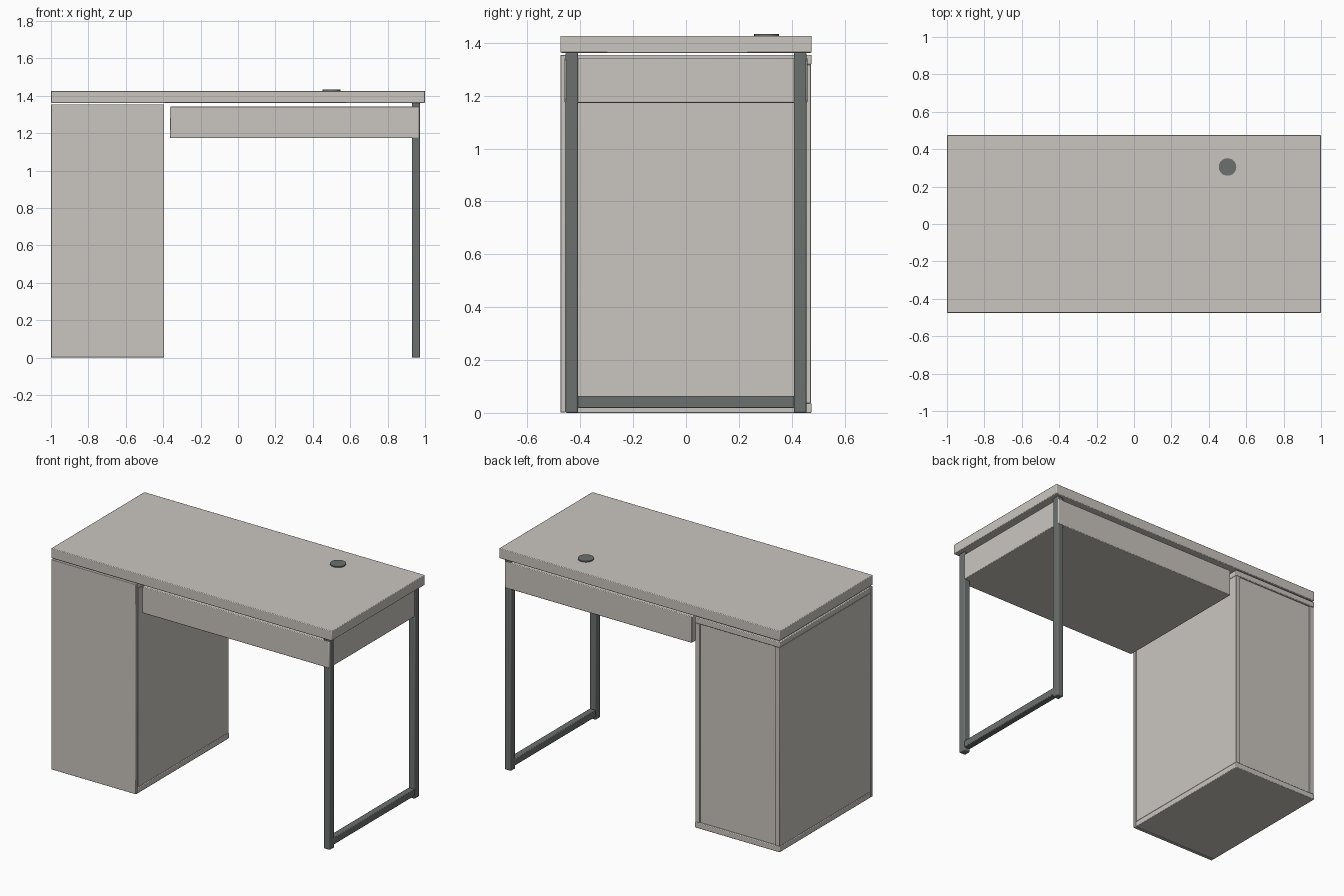
import bpy
import math

cube = bpy.data.objects.get("Cube")
if cube:
    bpy.data.objects.remove(cube, do_unlink=True)


def make_material(name, colour):
    mat = bpy.data.materials.new(name)
    mat.use_nodes = True
    mat.diffuse_color = colour
    mat.node_tree.nodes["Principled BSDF"].inputs["Base Color"].default_value = colour
    return mat


laminate = make_material("warm grey laminate", (0.59, 0.56, 0.52, 1))
steel = make_material("dark grey steel", (0.147, 0.165, 0.159, 1))


def finish(obj, name, mat, bevel):
    obj.name = name
    obj.data.materials.append(mat)
    if bevel:
        mod = obj.modifiers.new("soft edges", "BEVEL")
        mod.width = bevel
        mod.segments = 2
        bpy.ops.object.shade_smooth_by_angle(angle=math.radians(35))


def box(name, x, y, z, mat=laminate, bevel=0.004):
    """Box from (min, max) pairs along each axis."""
    centre = [(a + b) / 2 for a, b in (x, y, z)]
    bpy.ops.mesh.primitive_cube_add(size=1, location=centre)
    obj = bpy.context.object
    obj.scale = [b - a for a, b in (x, y, z)]
    bpy.ops.object.transform_apply(location=False, rotation=False, scale=True)
    finish(obj, name, mat, bevel)
    return obj


# Desktop and cable grommet
DEPTH = 0.475
box("desktop", (-1, 1), (-DEPTH, DEPTH), (1.362, 1.426))
bpy.ops.mesh.primitive_cylinder_add(vertices=24, radius=0.047, depth=0.012,
                                    location=(0.5, 0.305, 1.427))
finish(bpy.context.object, "cable_grommet", steel, 0)

# Cabinet shell: slabs, sides, flush door and slightly inset back
LEFT, RIGHT, SLAB, TOP = -1.0, -0.395, 0.036, 1.354
box("cabinet_base", (LEFT, RIGHT), (-0.454, DEPTH), (0, SLAB))
box("cabinet_top", (LEFT, RIGHT), (-0.454, DEPTH), (TOP - SLAB, TOP))
for name, x in (("right", LEFT + 0.002), ("left", RIGHT - 0.032)):
    box("cabinet_side_" + name, (x, x + 0.03), (-0.454, DEPTH - 0.002),
        (SLAB, TOP - SLAB), bevel=0.003)
box("cabinet_door", (LEFT, RIGHT), (-DEPTH, -0.455), (0.001, TOP), bevel=0.003)
box("cabinet_back", (LEFT + 0.03, RIGHT - 0.03), (0.445, 0.463),
    (SLAB, TOP - SLAB), bevel=0)

# Drawer box under the desktop
box("drawer_box", (-0.363, 0.971), (-0.459, 0.459), (1.173, 1.343))

# Steel leg frame
for name, side in (("front", -1), ("back", 1)):
    y = sorted((side * 0.456, side * 0.408))
    box(name + "_leg", (0.929, 0.974), y, (0, 1.363), steel, 0.006)
box("leg_crossbar", (0.931, 0.972), (-0.41, 0.41), (0.019, 0.064), steel)
